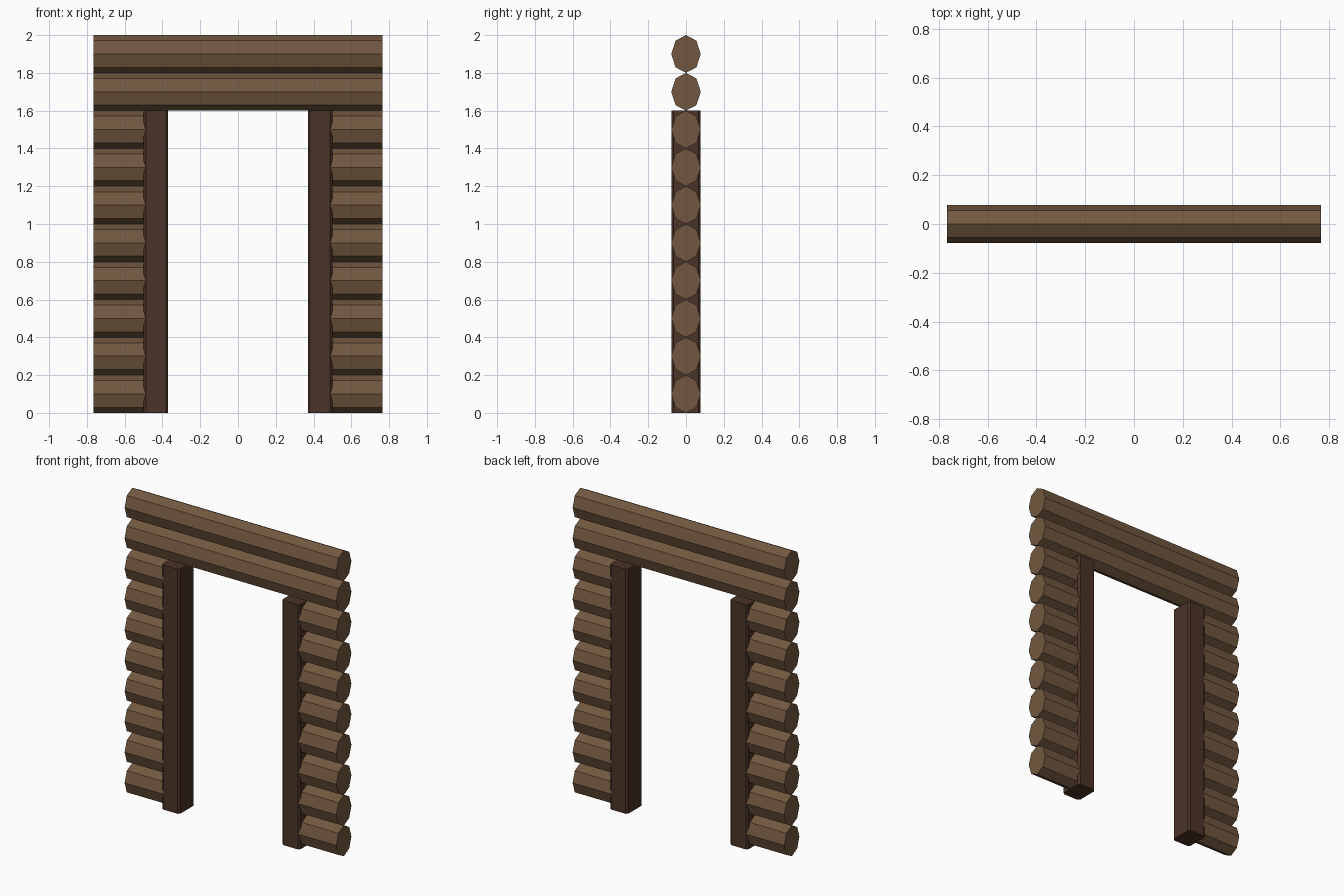
import bpy, bmesh, math

if "Cube" in bpy.data.objects:
    bpy.data.objects.remove(bpy.data.objects["Cube"])


def material(name, color):
    m = bpy.data.materials.new(name)
    m.diffuse_color = (*color, 1)
    m.use_nodes = True
    m.node_tree.nodes["Principled BSDF"].inputs["Base Color"].default_value = m.diffuse_color
    return m


LOG_WOOD = material("log_wood", (0.168, 0.097, 0.05))
POST_WOOD = material("post_wood", (0.07, 0.033, 0.021))
HALF_W, LOG_R, DEPTH = 0.766, 0.1, 0.078
POST_IN, POST_OUT, CHAMFER = 0.37, 0.5, 0.012


def prism(name, points, length, mat, place):
    """Extrude a closed 2D outline; place(u, v, t) maps it into space."""
    bm = bmesh.new()
    ends = [[bm.verts.new(place(u, v, t)) for u, v in points] for t in (0, length)]
    bm.faces.new(ends[0])
    bm.faces.new(ends[1])
    n = len(points)
    for i in range(n):
        j = (i + 1) % n
        bm.faces.new((ends[0][i], ends[0][j], ends[1][j], ends[1][i]))
    bmesh.ops.recalc_face_normals(bm, faces=bm.faces)
    mesh = bpy.data.meshes.new(name)
    bm.to_mesh(mesh)
    bm.free()
    mesh.materials.append(mat)
    obj = bpy.data.objects.new(name, mesh)
    bpy.context.collection.objects.link(obj)
    return obj


# Slightly flattened eight-sided log, corner pointing up
OCTAGON = [(DEPTH * math.sin(i * math.pi / 4), LOG_R * math.cos(i * math.pi / 4))
           for i in range(8)]


def log(name, x0, x1, z):
    prism(name, OCTAGON, x1 - x0, LOG_WOOD, lambda u, v, t: (x0 + t, u, z + v))


# Square post outline with small chamfered corners
cx, hw, c = (POST_IN + POST_OUT) / 2, (POST_OUT - POST_IN) / 2, CHAMFER
POST = [(hw - c, -DEPTH), (hw, c - DEPTH), (hw, DEPTH - c), (hw - c, DEPTH),
        (c - hw, DEPTH), (-hw, DEPTH - c), (-hw, c - DEPTH), (c - hw, -DEPTH)]

# Stacked wall logs and door posts on both sides
for side, s in (("left", -1), ("right", 1)):
    for row in range(8):
        x0, x1 = sorted((s * (POST_OUT - 0.02), s * HALF_W))
        log(f"{side}_wall_log_{row + 1}", x0, x1, LOG_R + 2 * LOG_R * row)
    prism(f"{side}_door_post", POST, 1.6, POST_WOOD,
          lambda u, v, t: (s * (cx + u), v, t))

# Two full-width lintel logs
for row in (8, 9):
    log(f"lintel_log_{row - 7}", -HALF_W, HALF_W, LOG_R + 2 * LOG_R * row)
